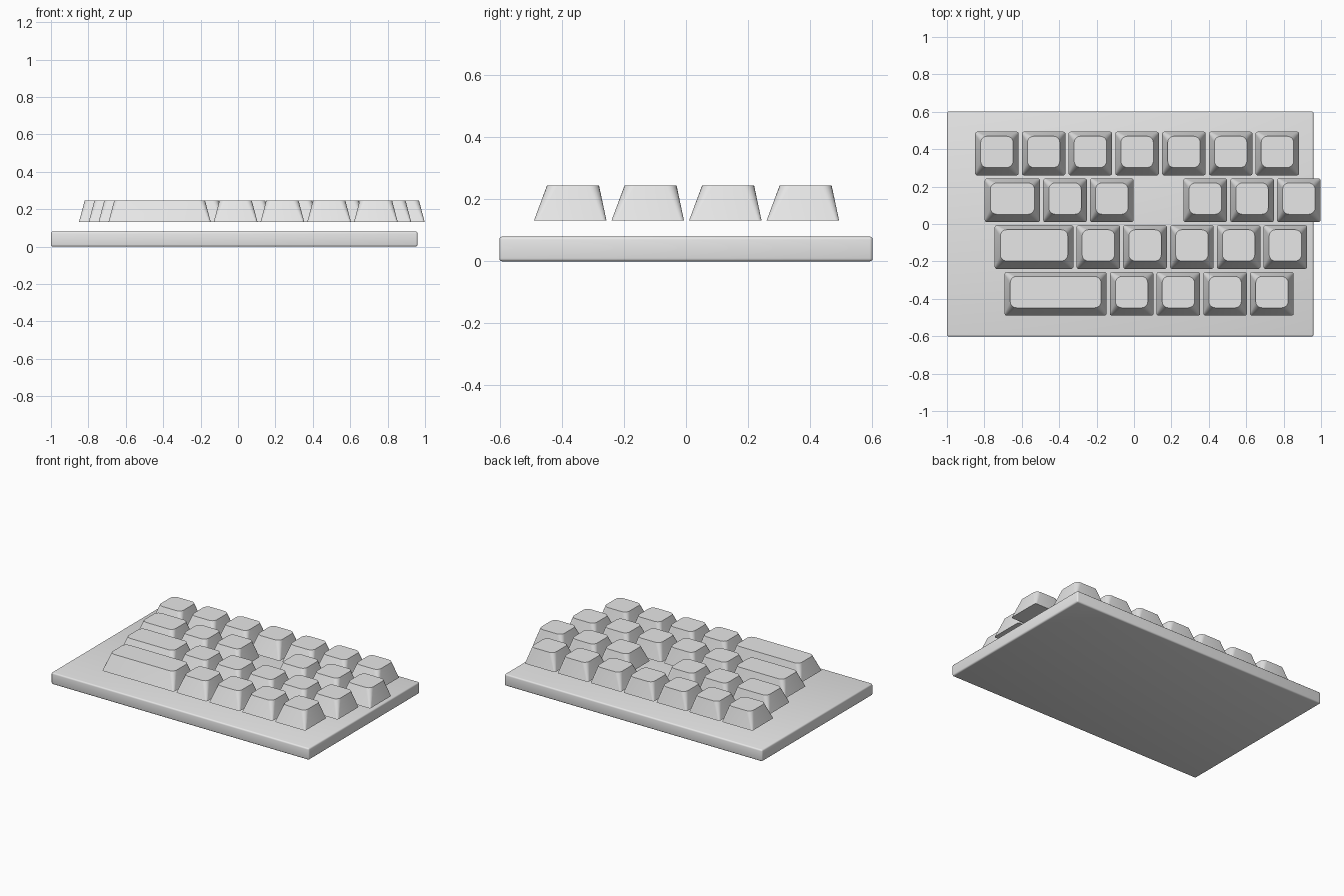
import bpy, bmesh, math

cube = bpy.data.objects.get("Cube")
if cube:
    bpy.data.objects.remove(cube, do_unlink=True)

GREY = (0.8, 0.8, 0.8, 1.0)
grey = bpy.data.materials.new("light grey plastic")
grey.use_nodes = True
grey.diffuse_color = GREY
grey.node_tree.nodes["Principled BSDF"].inputs["Base Color"].default_value = GREY

PITCH, GAP = 0.25, 0.0165
BOTTOM_Z, TOP_Z = 0.132, 0.245
SIDE, FRONT, BACK = 0.03, 0.042, 0.024   # how far each wall leans in
CORNER_STEPS = 5


def finish(name, bm):
    bmesh.ops.recalc_face_normals(bm, faces=bm.faces)
    mesh = bpy.data.meshes.new(name)
    bm.to_mesh(mesh)
    bm.free()
    mesh.materials.append(grey)
    obj = bpy.data.objects.new(name, mesh)
    bpy.context.collection.objects.link(obj)
    bpy.ops.object.select_all(action="DESELECT")
    obj.select_set(True)
    bpy.context.view_layer.objects.active = obj
    bpy.ops.object.shade_smooth_by_angle(angle=math.radians(35))
    return obj


def rounded_ring(bm, x0, x1, y0, y1, z, r):
    """Loop of vertices around a rectangle with round corners."""
    corners = [(x1 - r, y1 - r), (x0 + r, y1 - r), (x0 + r, y0 + r), (x1 - r, y0 + r)]
    ring = []
    for i, (cx, cy) in enumerate(corners):
        for s in range(CORNER_STEPS + 1):
            a = math.pi / 2 * (i + s / CORNER_STEPS)
            ring.append(bm.verts.new((cx + r * math.cos(a), cy + r * math.sin(a), z)))
    return ring


def keycap(name, x, y, units):
    """Tapered cap whose front-left corner sits at x, y."""
    x1, y1 = x + units * PITCH - GAP, y + PITCH - GAP
    bm = bmesh.new()
    low = rounded_ring(bm, x, x1, y, y1, BOTTOM_Z, 0.012)
    high = rounded_ring(bm, x + SIDE, x1 - SIDE, y + FRONT, y1 - BACK, TOP_Z, 0.034)
    n = len(low)
    for i in range(n):
        j = (i + 1) % n
        bm.faces.new((low[i], low[j], high[j], high[i]))
    bm.faces.new(high)
    bm.faces.new(low[::-1])
    finish(name, bm)


# Base plate with softened edges
bm = bmesh.new()
bmesh.ops.create_cube(bm, size=1)
bmesh.ops.scale(bm, vec=(1.96, 1.204, 0.08), verts=bm.verts)
bmesh.ops.translate(bm, vec=(-0.02, 0, 0.04), verts=bm.verts)
bmesh.ops.bevel(bm, geom=bm.edges[:], offset=0.01, segments=3, profile=0.5, affect="EDGES")
finish("base_plate", bm)

# Key rows: start x, front y, key widths in units (negative leaves a space)
rows = {
    "back_row": (-0.85, 0.26, [1] * 7),
    "upper_row": (-0.798, 0.01, [1.25, 1, 1, -1, 1, 1, 1]),
    "middle_row": (-0.745, -0.24, [1.75] + [1] * 5),
    "front_row": (-0.692, -0.49, [2.25] + [1] * 4),
}
for row, (x, y, widths) in rows.items():
    for i, units in enumerate(widths):
        if units > 0:
            keycap(f"{row}_key_{i + 1}", x, y, units)
        x += abs(units) * PITCH
